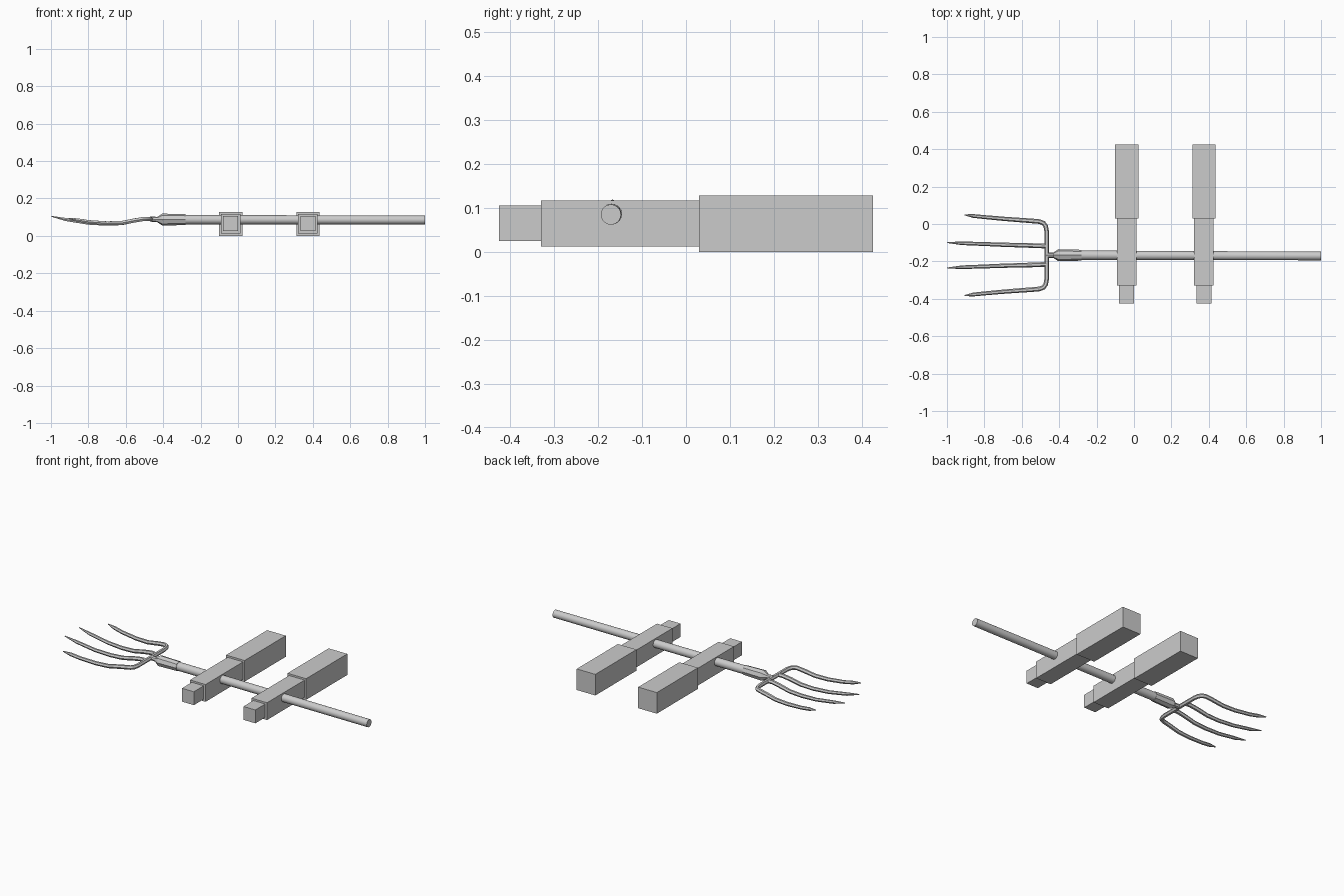
import bpy, math
from mathutils import Vector

old = bpy.data.objects.get("Cube")
if old:
    bpy.data.objects.remove(old)

grey = bpy.data.materials.new("plain_grey")
grey.use_nodes = True
COLOUR = (0.6, 0.6, 0.6, 1)
grey.diffuse_color = COLOUR
grey.node_tree.nodes["Principled BSDF"].inputs["Base Color"].default_value = COLOUR

AXIS_Y, AXIS_Z = -0.167, 0.087


def finish(name, smooth=False):
    ob = bpy.context.object
    ob.name = name
    ob.data.materials.clear()
    ob.data.materials.append(grey)
    if smooth:
        bpy.ops.object.shade_smooth_by_angle(angle=math.radians(35))
    return ob


def block(name, x, y0, y1, width, z0, z1):
    bpy.ops.mesh.primitive_cube_add(size=1, location=(x, (y0 + y1) / 2, (z0 + z1) / 2))
    bpy.context.object.scale = (width, y1 - y0, z1 - z0)
    bpy.ops.object.transform_apply(location=False, rotation=False)
    finish(name)


def rod(name, x0, x1, r0, r1, sides, z0=AXIS_Z, z1=AXIS_Z, y1=AXIS_Y, smooth=False):
    # tapered rod running from x0 to x1
    a, b = Vector((x0, AXIS_Y, z0)), Vector((x1, y1, z1))
    bpy.ops.mesh.primitive_cone_add(vertices=sides, radius1=r0, radius2=r1,
                                    depth=(b - a).length, location=(a + b) / 2)
    ob = bpy.context.object
    spin = ob.rotation_euler.to_quaternion()
    spin.rotate((b - a).to_track_quat('Z', 'Y'))
    ob.rotation_euler = spin.to_euler()
    return finish(name, smooth)


def tube(name, points, radius):
    # six-sided bent bar; each point carries its own thickness factor
    curve = bpy.data.curves.new(name, 'CURVE')
    curve.dimensions = '3D'
    curve.bevel_depth = radius
    curve.bevel_resolution = 1
    curve.use_fill_caps = True
    line = curve.splines.new('POLY')
    line.points.add(len(points) - 1)
    for p, (co, thick) in zip(line.points, points):
        p.co = (*co, 1)
        p.radius = thick
    ob = bpy.data.objects.new(name, curve)
    bpy.context.collection.objects.link(ob)
    bpy.ops.object.select_all(action='DESELECT')
    ob.select_set(True)
    bpy.context.view_layer.objects.active = ob
    bpy.ops.object.convert(target='MESH')
    finish(name, True)


# two stepped arms, each with a hand, forearm and sleeve block
for side, x in (("right", -0.039), ("left", 0.374)):
    block(side + "_hand", x, -0.425, -0.33, 0.08, 0.025, 0.106)
    block(side + "_forearm", x, -0.33, 0.03, 0.104, 0.012, 0.117)
    block(side + "_sleeve", x, 0.03, 0.425, 0.125, 0, 0.128)

# long handle and the faceted socket at the fork end
rod("handle", -0.30, 1.0, 0.025, 0.023, 20, z1=0.085, y1=-0.171, smooth=True)
rod("socket", -0.405, -0.28, 0.032, 0.029, 8)
rod("socket_shoulder", -0.43, -0.405, 0.015, 0.032, 8)
rod("neck", -0.47, -0.42, 0.014, 0.014, 8, z0=0.09)

# height of the fork along its length
SAG = [(-1.0, 0.105), (-0.9, 0.083), (-0.8, 0.069), (-0.7, 0.064),
       (-0.62, 0.068), (-0.55, 0.083), (-0.5, 0.091), (-0.4, 0.088)]


def sag(x):
    for (xa, za), (xb, zb) in zip(SAG, SAG[1:]):
        if x <= xb:
            return za + (zb - za) * (x - xa) / (xb - xa)
    return SAG[-1][1]


# plan shapes as x and offset from the fork axis
OUTER = [(-0.467, 0), (-0.467, 0.128), (-0.472, 0.155), (-0.484, 0.172),
         (-0.505, 0.18), (-0.55, 0.184), (-0.62, 0.189), (-0.7, 0.195),
         (-0.8, 0.204), (-0.86, 0.21), (-0.907, 0.216)]
INNER = [(-0.467, 0.049), (-0.5, 0.05), (-0.55, 0.052), (-0.62, 0.054),
         (-0.7, 0.056), (-0.8, 0.06), (-0.92, 0.064), (-0.998, 0.068)]


def tine(name, plan, side, lift):
    last = len(plan) - 1
    pts = []
    for i, (x, off) in enumerate(plan):
        along = max(0, (-0.55 - x) / 0.4)
        z = sag(x) + lift * along
        thick = 0.2 if i == last else 1 - 0.25 * along
        pts.append(((x, AXIS_Y + side * off, z), thick))
    tube(name, pts, 0.0125)


for side, word in ((1, "back"), (-1, "front")):
    tine(word + "_outer_tine", OUTER, side, 0.01)
    tine(word + "_inner_tine", INNER, side, 0)
